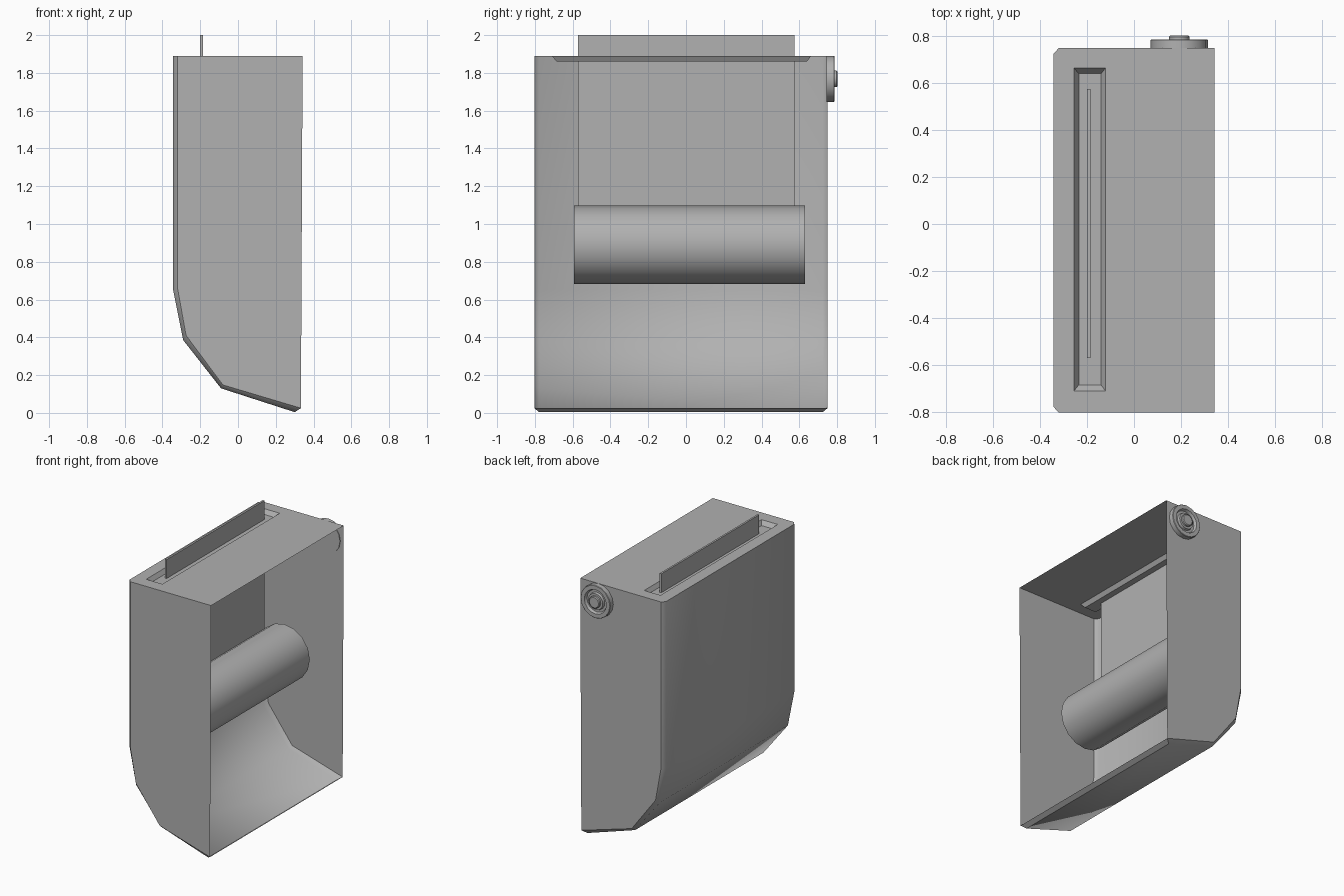
import bpy, bmesh, math

if "Cube" in bpy.data.objects:
    bpy.data.objects.remove(bpy.data.objects["Cube"])

# Mid grey shared by all parts
grey = bpy.data.materials.new("mid_grey")
grey.diffuse_color = (0.44, 0.44, 0.44, 1)
grey.use_nodes = True
grey.node_tree.nodes["Principled BSDF"].inputs["Base Color"].default_value = grey.diffuse_color


def make_object(name, bm, smooth=None):
    bmesh.ops.recalc_face_normals(bm, faces=bm.faces)
    mesh = bpy.data.meshes.new(name)
    bm.to_mesh(mesh)
    bm.free()
    mesh.materials.append(grey)
    ob = bpy.data.objects.new(name, mesh)
    bpy.context.collection.objects.link(ob)
    if smooth:
        bpy.ops.object.select_all(action='DESELECT')
        ob.select_set(True)
        bpy.context.view_layer.objects.active = ob
        bpy.ops.object.shade_smooth_by_angle(angle=math.radians(smooth))
    return ob


def lathe_y(name, profile, cx, cz, sides):
    """Revolve (radius, y) points about an axis parallel to y, capping both ends."""
    bm = bmesh.new()
    rings = []
    for r, y in profile:
        rings.append([bm.verts.new((cx + r * math.cos(2 * math.pi * i / sides), y,
                                    cz + r * math.sin(2 * math.pi * i / sides)))
                      for i in range(sides)])
    for a, b in zip(rings, rings[1:]):
        for i in range(sides):
            j = (i + 1) % sides
            bm.faces.new((a[i], a[j], b[j], b[i]))
    bm.faces.new(rings[0])
    bm.faces.new(rings[-1])
    return make_object(name, bm, 35)


# Housing: thin shell, open on +x, chamfered round the back and base
Y0, Y1, CH = -0.803, 0.749, 0.025
TOP = 1.89
outer = [(-0.343, TOP), (-0.343, 0.65), (-0.29, 0.385), (-0.09, 0.13), (0.30, 0.004)]
side = [(-0.32, TOP), (-0.32, 0.66), (-0.275, 0.41), (-0.08, 0.148), (0.333, 0.025), (0.342, TOP)]

bm = bmesh.new()
pa, pb = [[bm.verts.new((x, y, z)) for x, z in outer] for y in (Y0 + CH, Y1 - CH)]
qa, qb = [[bm.verts.new((x, y, z)) for x, z in side] for y in (Y0, Y1)]
for i in range(4):
    bm.faces.new((pa[i], pa[i + 1], pb[i + 1], pb[i]))
    bm.faces.new((qa[i], qa[i + 1], pa[i + 1], pa[i]))
    bm.faces.new((pb[i], pb[i + 1], qb[i + 1], qb[i]))
# flat side panels with crisp borders, and the front lip of the base
for q in (qa, qb):
    for e in bm.faces.new(q).edges:
        e.smooth = False
bm.faces.new((pa[4], qa[4], qb[4], pb[4]))


# top panel around the slot, with the slot's sloping rim and floor
def rect(x0, x1, y0, y1, z):
    return [bm.verts.new((x, y, z)) for x, y in ((x0, y0), (x1, y0), (x1, y1), (x0, y1))]


s = rect(-0.255, -0.122, -0.71, 0.663, TOP)
t = rect(-0.235, -0.14, -0.685, 0.64, TOP - 0.03)
bm.faces.new((pa[0], pb[0], s[3], s[0]))
bm.faces.new((pa[0], qa[0], qa[5], s[1], s[0]))
bm.faces.new((qa[5], qb[5], s[2], s[1]))
bm.faces.new((qb[5], qb[0], pb[0], s[3], s[2]))
for i in range(4):
    j = (i + 1) % 4
    rim = bm.faces.new((s[i], s[j], t[j], t[i]))
    for e in rim.edges:
        e.smooth = False
bm.faces.new(t)
make_object("housing", bm, 50)

# Paper roll
lathe_y("paper_roll", [(0.207, -0.594), (0.207, 0.63)], -0.06, 0.89, 16)

# Paper sheet rising through the slot
bm = bmesh.new()
bmesh.ops.create_cube(bm, size=1)
bmesh.ops.scale(bm, vec=(0.014, 1.146, 1.1), verts=bm.verts)
bmesh.ops.translate(bm, vec=(-0.193, 0.002, 1.45), verts=bm.verts)
make_object("paper_sheet", bm)

# Round lock on the +y side: rim, groove and centre knob
lathe_y("lock", [(0.122, 0.743), (0.122, 0.783), (0.119, 0.786), (0.09, 0.786),
                 (0.082, 0.766), (0.064, 0.766), (0.06, 0.784), (0.044, 0.784),
                 (0.044, 0.797), (0.038, 0.802)], 0.193, 1.768, 16)
